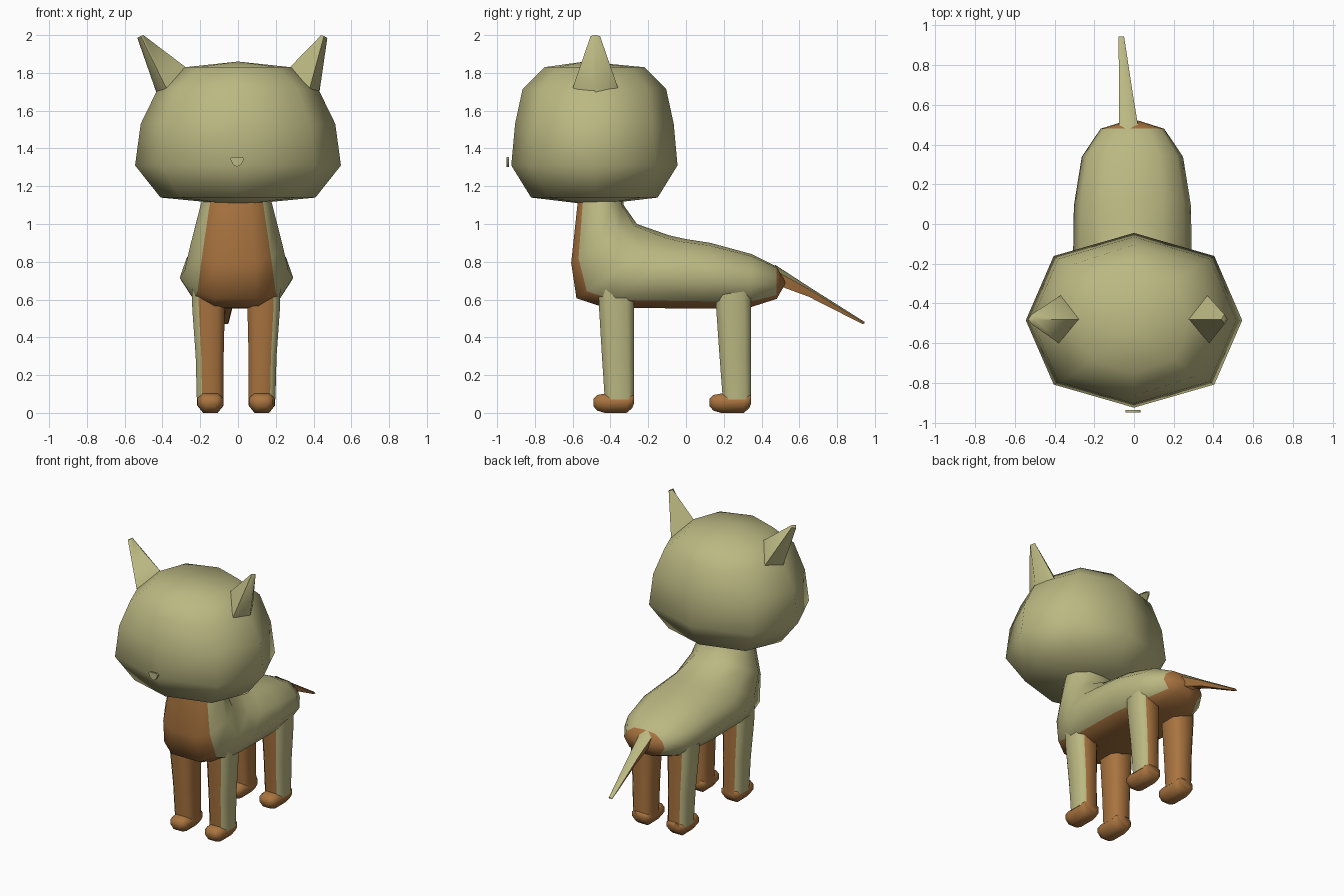
import bpy, bmesh, math
from mathutils import Vector

if "Cube" in bpy.data.objects:
    bpy.data.objects.remove(bpy.data.objects["Cube"])


def material(name, rgb):
    m = bpy.data.materials.new(name)
    m.diffuse_color = (*rgb, 1)
    m.use_nodes = True
    m.node_tree.nodes["Principled BSDF"].inputs["Base Color"].default_value = m.diffuse_color
    return m


TAN = material("tan fur", (0.50, 0.48, 0.225))
ORANGE = material("orange fur", (0.40, 0.175, 0.05))


def loft(name, rings, start=None, end=None, rule=None, angle=60):
    """Skin equal-sized rings, closing each end with a pole or a flat cap.
    rule(normal, centre, segment index) is true where the fur is orange."""
    bm = bmesh.new()
    tag = bm.faces.layers.int.new("segment")
    vs = [[bm.verts.new(p) for p in r] for r in rings]
    n = len(vs[0])
    for a, b in zip(vs, vs[1:]):
        for i in range(n):
            f = bm.faces.new((a[i], a[(i + 1) % n], b[(i + 1) % n], b[i]))
            f[tag] = i
    for ring, pole in ((vs[0], start), (vs[-1], end)):
        if pole is None:
            bm.faces.new(ring)[tag] = -1
        else:
            p = bm.verts.new(pole)
            for i in range(n):
                bm.faces.new((ring[i], ring[(i + 1) % n], p))[tag] = i
    bmesh.ops.recalc_face_normals(bm, faces=bm.faces)
    bm.normal_update()
    for f in bm.faces:
        f.material_index = int(bool(rule and rule(f.normal, f.calc_center_median(), f[tag])))
    bm.faces.layers.int.remove(tag)
    me = bpy.data.meshes.new(name)
    bm.to_mesh(me)
    bm.free()
    me.materials.append(TAN)
    me.materials.append(ORANGE)
    ob = bpy.data.objects.new(name, me)
    bpy.context.collection.objects.link(ob)
    bpy.ops.object.select_all(action='DESELECT')
    ob.select_set(True)
    bpy.context.view_layer.objects.active = ob
    bpy.ops.object.shade_smooth_by_angle(angle=math.radians(angle))
    return ob


def all_orange(n, c, s):
    return True


# Head: eight-sided rings (height, half width, half depth)
HY = -0.485
head_rings = []
for z, w, d in ((1.14, 0.41, 0.335), (1.31, 0.545, 0.44), (1.53, 0.515, 0.42),
                (1.715, 0.425, 0.38), (1.83, 0.28, 0.265)):
    head_rings.append([(w * math.cos(k * math.pi / 4) * (1.05 if k % 2 else 1),
                        HY + d * math.sin(k * math.pi / 4) * (1.04 if k % 2 else 1), z)
                       for k in range(8)])
loft("head", head_rings, (0, HY, 1.10), (0, HY - 0.05, 1.86), angle=75)

# Ears: tapering cones rising out of the upper head corners
for side, name in ((-1, "left_ear"), (1, "right_ear")):
    tx = side * 0.485 - 0.03
    base = [(side * 0.43, -0.48, 1.69), (side * 0.38, -0.60, 1.72),
            (side * 0.27, -0.48, 1.825), (side * 0.37, -0.36, 1.72)]
    tip = [(tx + side * 0.018, -0.48, 1.985), (tx, -0.505, 1.995),
           (tx - side * 0.014, -0.48, 2.0), (tx, -0.455, 1.995)]
    loft(name, [base, tip], angle=75)

# Nose: small floating rounded triangle
nose = [(-0.042, 1.345), (-0.034, 1.355), (0.024, 1.355), (0.032, 1.345),
        (0.017, 1.315), (-0.005, 1.302), (-0.027, 1.315)]
loft("nose", [[(x, y, z) for x, z in nose] for y in (-0.95, -0.937)])

# Body: sections swept from neck to rump (back y z, belly y z, half width)
BX = -0.008
SECTION = ((0, 0), (0.52, 0.04), (0.88, 0.27), (1, 0.55), (0.75, 0.87), (0.40, 0.98))
body_rings = []
for ty, tz, by, bz, w in (
        (-0.33, 1.17, -0.57, 1.17, 0.17), (-0.33, 1.10, -0.58, 1.10, 0.19),
        (-0.26, 1.00, -0.615, 0.79, 0.245), (-0.09, 0.94, -0.59, 0.60, 0.275),
        (0.00, 0.92, -0.44, 0.55, 0.30), (0.13, 0.90, 0.06, 0.545, 0.295),
        (0.35, 0.84, 0.33, 0.55, 0.255), (0.48, 0.775, 0.48, 0.60, 0.16)):
    pts = [(x * w, t) for x, t in SECTION] + [(-x * w, t) for x, t in SECTION[:0:-1]]
    body_rings.append([(BX + x, ty + (by - ty) * t, tz + (bz - tz) * t) for x, t in pts])
# belly, chest and rump are orange
loft("body", body_rings, None, (BX, 0.53, 0.69),
     lambda n, c, s: s in (4, 5, 6) or c.y > 0.485, angle=70)

# Tail: tan on top, orange beneath
tail_rings = [[(-0.075, 0.47, 0.755), (-0.03, 0.47, 0.785), (0.025, 0.47, 0.755),
               (0.01, 0.50, 0.67), (-0.06, 0.50, 0.67)],
              [(-0.075, 0.65, 0.655), (-0.045, 0.65, 0.668), (-0.005, 0.65, 0.655),
               (-0.015, 0.65, 0.615), (-0.065, 0.65, 0.615)],
              [(-0.078, 0.945, 0.475), (-0.063, 0.945, 0.482), (-0.05, 0.945, 0.475),
               (-0.055, 0.935, 0.47), (-0.073, 0.935, 0.47)]]
loft("tail", tail_rings, rule=lambda n, c, s: s not in (0, 1))


def chamfered(cx, cy, hx, hy, z):
    """Eight-sided horizontal leg section."""
    q = ((1, 0.6), (0.6, 1), (-0.6, 1), (-1, 0.6),
         (-1, -0.6), (-0.6, -1), (0.6, -1), (1, -0.6))
    return [(cx + hx * x, cy + hy * y, z) for x, y in q]


# Legs with a tan outer face, and rounded paws
for side, sname in ((-1, "left"), (1, "right")):
    for y0, y1, top0, pos in ((-0.43, -0.275, -0.46, "front"), (0.195, 0.345, 0.16, "back")):
        cx = side * 0.136 - 0.01
        levels = []
        for z, f, inner, outer in ((0.07, 0, 0.066, 0.208), (0.3, 0.5, 0.066, 0.214),
                                   (0.55, 1, 0.06, 0.232), (0.70, 1.2, 0.06, 0.235)):
            a = y0 + (top0 - y0) * f
            levels.append(chamfered(side * (inner + outer) / 2 - 0.01, (a + y1) / 2,
                                    (outer - inner) / 2, (y1 - a) / 2, z))
        loft(f"{sname}_{pos}_leg", levels,
             rule=lambda n, c, s: n.x * side < 0.5, angle=70)

        # paw sections run from toe to heel (y, half width, low, high)
        toe = y0 - (0.06 if pos == "front" else 0.07)
        paw = []
        for y, w, lo, hi in ((toe, 0.035, 0.035, 0.075), (toe + 0.02, 0.058, 0.012, 0.095),
                             (toe + 0.06, 0.068, 0.005, 0.102),
                             (y1 - 0.04, 0.07, 0.005, 0.102), (y1 - 0.01, 0.066, 0.025, 0.102),
                             (y1, 0.055, 0.05, 0.10)):
            m, h = (lo + hi) / 2, (hi - lo) / 2
            paw.append([(cx + w * x, y, m + h * z) for x, z in
                        ((1, 0.5), (0.6, 1), (-0.6, 1), (-1, 0.5),
                         (-1, -0.3), (-0.55, -1), (0.55, -1), (1, -0.3))])
        loft(f"{sname}_{pos}_paw", paw, rule=all_orange, angle=75)

# Rest the soles on the ground
for ob in bpy.data.objects:
    if ob.name.endswith("paw"):
        low = min(v.co.z for v in ob.data.vertices)
        for v in ob.data.vertices:
            if v.co.z < low + 0.001:
                v.co.z = 0
